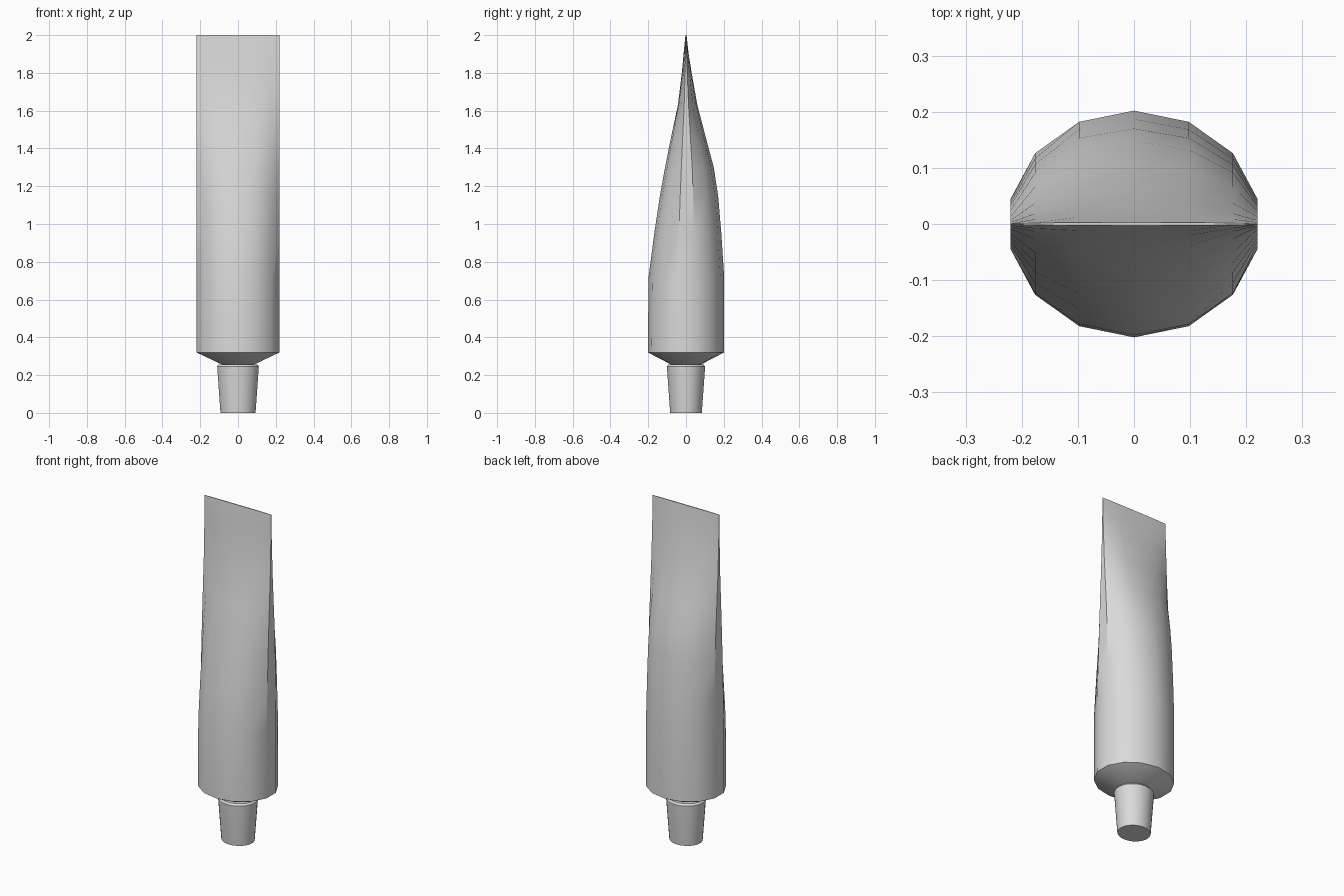
import bpy
import bmesh
from math import sin, cos, tau, radians

default = bpy.data.objects.get("Cube")
if default:
    bpy.data.objects.remove(default, do_unlink=True)

SIDES = 14

grey = bpy.data.materials.new("light grey")
grey.use_nodes = True
colour = (0.7, 0.7, 0.7, 1)
grey.diffuse_color = colour
grey.node_tree.nodes["Principled BSDF"].inputs["Base Color"].default_value = colour


def loft(name, rings, sides=SIDES):
    """Join rings of (z, x radius, front depth, back depth), closed at both ends."""
    bm = bmesh.new()
    loops = []
    for z, rx, front, back in rings:
        loop = []
        for i in range(sides):
            a = tau * (i + 0.5) / sides
            depth = back if sin(a) > 0 else front
            loop.append(bm.verts.new((rx * cos(a), depth * sin(a), z)))
        loops.append(loop)
    for low, high in zip(loops, loops[1:]):
        for i in range(sides):
            j = (i + 1) % sides
            bm.faces.new((low[i], low[j], high[j], high[i]))
    bm.faces.new(loops[0][::-1])
    bm.faces.new(loops[-1])
    bmesh.ops.recalc_face_normals(bm, faces=bm.faces)
    mesh = bpy.data.meshes.new(name)
    bm.to_mesh(mesh)
    bm.free()
    mesh.materials.append(grey)
    obj = bpy.data.objects.new(name, mesh)
    bpy.context.collection.objects.link(obj)
    bpy.ops.object.select_all(action="DESELECT")
    obj.select_set(True)
    bpy.context.view_layer.objects.active = obj
    bpy.ops.object.shade_smooth_by_angle(angle=radians(30))
    return obj


# Tube: sloped shoulder, round barrel, flattening to a thin crimped end
W = 0.2256
loft("tube_body", [
    (0.255, 0.085, 0.077, 0.077),
    (0.32, W, 0.202, 0.202),
    (0.72, W, 0.198, 0.202),
    (0.95, W, 0.168, 0.187),
    (1.15, W, 0.138, 0.170),
    (1.30, W, 0.111, 0.147),
    (1.45, W, 0.081, 0.107),
    (1.63, W, 0.043, 0.060),
    (1.80, W, 0.022, 0.030),
    (1.90, W, 0.013, 0.014),
    (2.00, W, 0.003, 0.003),
])

# Neck joining the shoulder to the cap
loft("tube_neck", [(0.22, 0.083, 0.075, 0.075), (0.265, 0.083, 0.075, 0.075)])

# Tapered screw cap with a small chamfer on its rim
loft("screw_cap", [
    (0.0, 0.093, 0.084, 0.084),
    (0.008, 0.094, 0.085, 0.085),
    (0.246, 0.111, 0.102, 0.102),
    (0.257, 0.102, 0.093, 0.093),
], 28)
